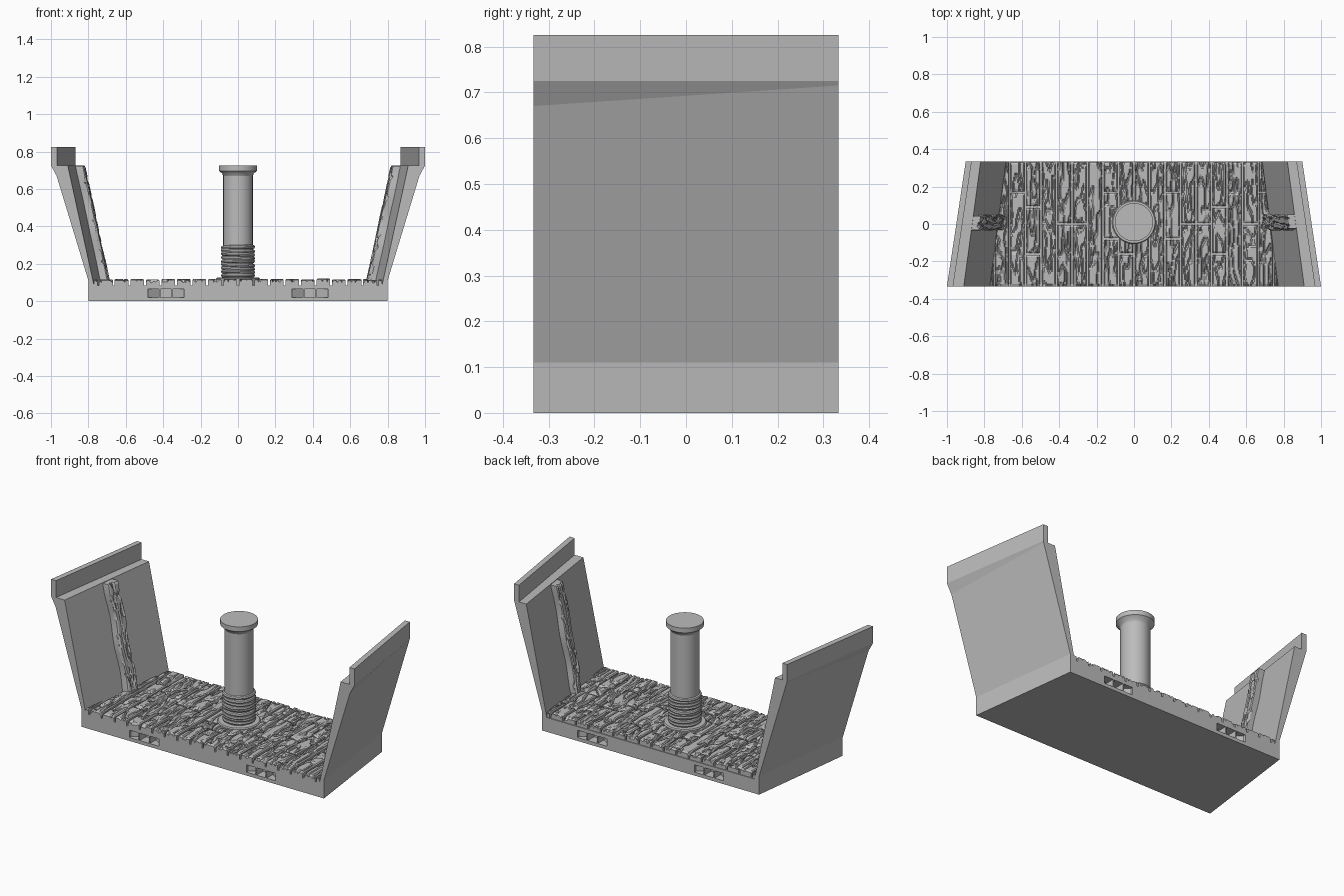
import bpy, bmesh, math, random
from mathutils import Vector, Matrix, noise

random.seed(4)
cube = bpy.data.objects.get("Cube")
if cube:
    bpy.data.objects.remove(cube, do_unlink=True)

grey = bpy.data.materials.new("stone grey")
grey.use_nodes = True
grey.diffuse_color = (0.5, 0.5, 0.5, 1)
grey.node_tree.nodes["Principled BSDF"].inputs["Base Color"].default_value = (0.5, 0.5, 0.5, 1)

HALF = 0.333      # half depth of the section
FLOOR = 0.085     # top of the base slab


def finish(name, bm, smooth=False):
    bmesh.ops.recalc_face_normals(bm, faces=bm.faces)
    mesh = bpy.data.meshes.new(name)
    bm.to_mesh(mesh)
    bm.free()
    mesh.materials.append(grey)
    obj = bpy.data.objects.new(name, mesh)
    bpy.context.collection.objects.link(obj)
    if smooth:
        bpy.ops.object.select_all(action='DESELECT')
        obj.select_set(True)
        bpy.context.view_layer.objects.active = obj
        bpy.ops.object.shade_smooth_by_angle(angle=math.radians(35))
    return obj


def loft(bm, loops):
    """Closed solid through matching loops of points."""
    rings = [[bm.verts.new(p) for p in loop] for loop in loops]
    n = len(rings[0])
    for a, b in zip(rings, rings[1:]):
        for i in range(n):
            j = (i + 1) % n
            bm.faces.new((a[i], a[j], b[j], b[i]))
    bm.faces.new(rings[0])
    bm.faces.new(rings[-1])


def lathe(name, profile, y=0.01, sides=48):
    bm = bmesh.new()
    loft(bm, [[(r * math.cos(math.tau * i / sides), y + r * math.sin(math.tau * i / sides), z)
               for i in range(sides)] for r, z in profile])
    return finish(name, bm, True)


def lerp(a, b, t):
    return a + (b - a) * t


def grained_board(bm, place, nu, nv, low, high, seed):
    """Solid board with carved grain; place(u, v, height) gives the position."""
    rows = []
    for j in range(nv + 3):
        row = []
        for i in range(nu + 3):
            u = min(max(i - 1, 0), nu) / nu
            v = min(max(j - 1, 0), nv) / nv
            h = low
            if 0 < i < nu + 2 and 0 < j < nv + 2:
                n = noise.noise(Vector((u * nu * 0.19, v * nv * 0.1, seed * 7.3)))
                h = high - 0.012 * max(0, min(1, 1.6 - abs(n) * 12))
                if min(i, nu + 2 - i, j, nv + 2 - j) == 1:
                    h -= 0.005
            row.append(bm.verts.new(place(u, v, h)))
        rows.append(row)
    for a, b in zip(rows, rows[1:]):
        for i in range(nu + 2):
            bm.faces.new((a[i], a[i + 1], b[i + 1], b[i]))
    border = (rows[0] + [r[-1] for r in rows[1:-1]]
              + rows[-1][::-1] + [r[0] for r in rows[-2:0:-1]])
    bm.faces.new(border)


# Hull: U-shaped section, narrower at the back
front = [(0.8, 0), (0.8, 0.11), (0.97, 0.67), (1, 0.725), (1, 0.825),
         (0.967, 0.825), (0.967, 0.725), (0.91, 0.725), (0.77, FLOOR)]
back = [(0.715, 0), (0.715, 0.11), (0.897, 0.715), (0.9, 0.725), (0.9, 0.825),
        (0.868, 0.825), (0.868, 0.725), (0.82, 0.725), (0.685, FLOOR)]


def section(half, y):
    full = half + [(-x, z) for x, z in reversed(half)]
    return [(x, y, z) for x, z in full]


bm = bmesh.new()
loft(bm, [section(front, -HALF), section(back, HALF)])
hull = finish("hull", bm)

# Connector pockets in the front and back edges of the base
bm = bmesh.new()
for side in (-1, 1):
    for centre in (-0.385, 0.385):
        for cell in (-1, 0, 1):
            x0 = centre + cell * 0.067 - 0.03
            x1 = x0 + 0.06
            d0 = 0.015 if cell < 0 else 0.06
            d1 = 0.015 if cell > 0 else 0.06
            out = side * (HALF + 0.02)
            plan = [(x0, out), (x1, out), (x1, side * (HALF - d1)), (x0, side * (HALF - d0))]
            loft(bm, [[(x, y, z) for x, y in plan] for z in (0.02, 0.064)])
cutter = finish("pocket_cutter", bm)
cutter.hide_render = True
mod = hull.modifiers.new("pockets", 'BOOLEAN')
mod.operation = 'DIFFERENCE'
mod.solver = 'EXACT'
mod.object = cutter
bpy.context.view_layer.objects.active = hull
bpy.ops.object.modifier_apply(modifier="pockets")
bpy.data.objects.remove(cutter, do_unlink=True)

# Deck planks: columns with staggered butt joints, trimmed to the walls
PITCH = 0.083
joints = {-8: [0.17], -7: [-0.16, 0.09], -5: [0], -4: [0], -2: [-0.08, 0.17], -1: [-0.16],
          2: [-0.08, 0.17], 3: [0], 4: [0], 5: [-0.16, 0.09], 7: [0], 8: [0.17]}


def wall_limit(y):
    return 0.771 - 0.1275 * (y + HALF)


bm = bmesh.new()
for column in range(-10, 10):
    left = column * PITCH
    inner = min(abs(left), abs(left + PITCH))
    end = min(HALF, -HALF + (0.771 - inner) / 0.1275 - 0.05)
    if end < -HALF + 0.05:
        continue
    cuts = [-HALF] + [c for c in joints.get(column, []) if c < end] + [end]
    for y0, y1 in zip(cuts, cuts[1:]):
        gap = 0.005

        def place(u, v, h):
            y = lerp(y0 + (gap if y0 > -HALF else 0), y1 - gap, v)
            lim = wall_limit(y)
            a = max(-lim, min(lim, left + gap))
            b = max(-lim, min(lim, left + PITCH - gap))
            return (lerp(a, b, u), y, h)

        top = 0.117 + random.uniform(-0.003, 0.003)
        grained_board(bm, place, 14, max(4, int((y1 - y0) / 0.011)), FLOOR - 0.005, top,
                      random.random() * 9)
finish("deck_planks", bm)

# Wall ribs: one rough timber up the middle of each wall
for side, name in ((-1, "right_rib"), (1, "left_rib")):
    bm = bmesh.new()

    def place(u, v, h):
        y = lerp(-0.03, 0.045, u) + 0.005 * math.sin(v * 13 + side)
        x = lerp(0.732, 0.865, v) - 0.14 * y - h
        return (side * x, y, lerp(0.1, 0.722, v))

    grained_board(bm, place, 12, 56, -0.012, 0.044, side * 0.7)
    finish(name, bm)

# Mast with a flared cap and a round foot
lathe("mast", [(0.079, FLOOR), (0.079, 0.675)])
lathe("mast_cap", [(0.079, 0.67), (0.085, 0.683), (0.102, 0.697), (0.102, 0.725)])
lathe("mast_foot", [(0.117, FLOOR), (0.117, 0.12), (0.112, 0.126)])

# Rope: stacked turns, each tilted a little
bm = bmesh.new()
TURNS, AROUND, TUBE = 9, 40, 8
for turn in range(TURNS):
    tilt = Matrix.Rotation(random.uniform(-0.05, 0.05), 3, 'X') @ \
        Matrix.Rotation(random.uniform(-0.05, 0.05), 3, 'Y')
    centre = Vector((0, 0.01, lerp(0.137, 0.288, turn / (TURNS - 1))))
    rings = []
    for i in range(AROUND):
        a = math.tau * i / AROUND
        ring = []
        for j in range(TUBE):
            t = math.tau * j / TUBE
            r = 0.08 + 0.011 * math.cos(t)
            p = Vector((r * math.cos(a), r * math.sin(a), 0.011 * math.sin(t)))
            ring.append(bm.verts.new(tilt @ p + centre))
        rings.append(ring)
    for i in range(AROUND):
        for j in range(TUBE):
            a, b, k = rings[i], rings[(i + 1) % AROUND], (j + 1) % TUBE
            bm.faces.new((a[j], b[j], b[k], a[k]))
finish("mast_rope", bm, True)
